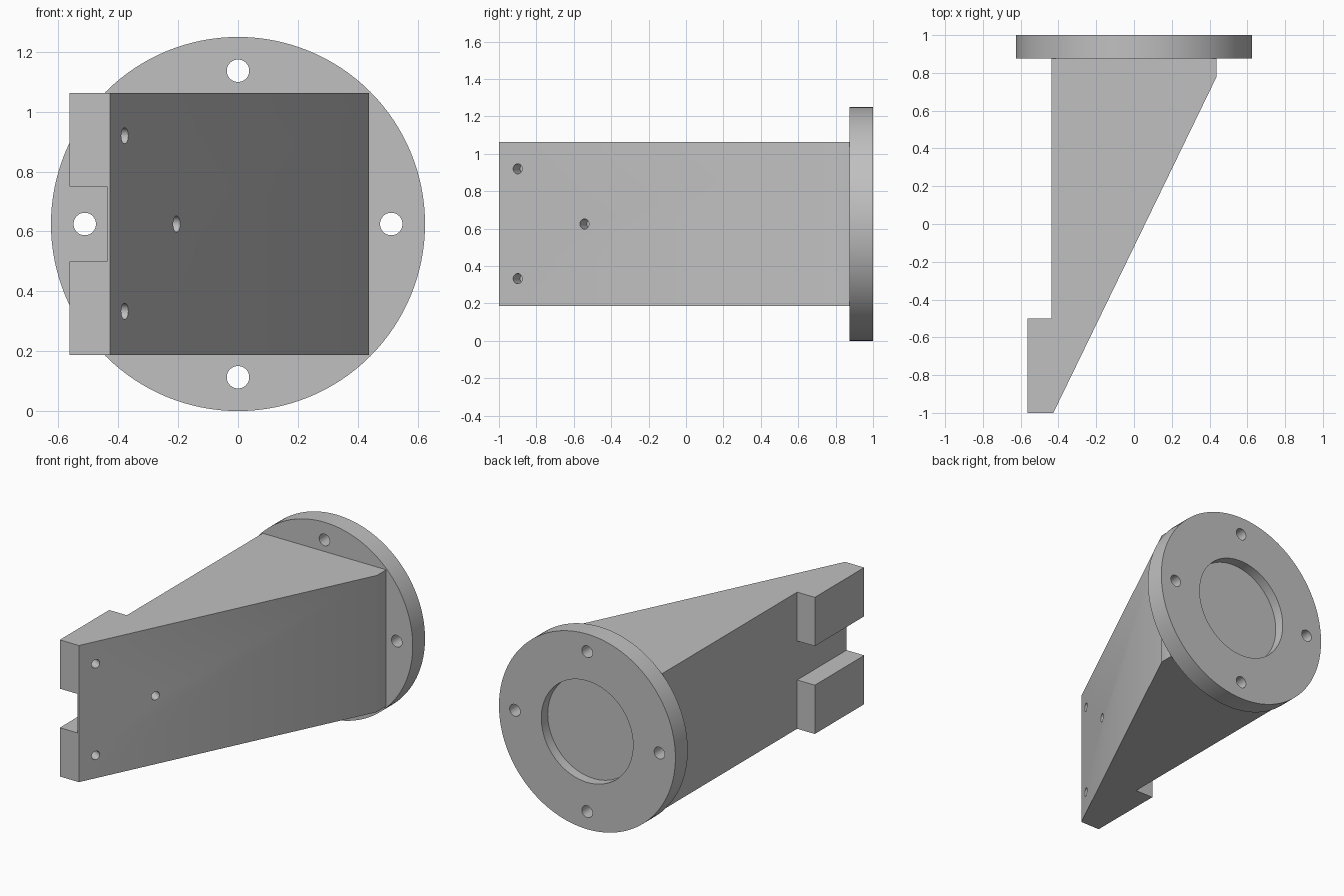
import bpy, bmesh
from math import cos, sin, pi
from mathutils import Vector

if "Cube" in bpy.data.objects:
    bpy.data.objects.remove(bpy.data.objects["Cube"], do_unlink=True)

grey = bpy.data.materials.new("plain grey")
grey.use_nodes = True
grey.diffuse_color = (0.53, 0.53, 0.53, 1)
grey.node_tree.nodes["Principled BSDF"].inputs["Base Color"].default_value = grey.diffuse_color

CENTER_Z = 0.625
HALF = 0.4375          # half width of the square body
FLANGE_FRONT = 0.875


def cylinder(name, start, end, radius, sides=48):
    """Capped cylinder running from start to end."""
    start, end = Vector(start), Vector(end)
    axis = end - start
    bpy.ops.mesh.primitive_cylinder_add(
        vertices=sides, radius=radius, depth=axis.length, location=(start + end) / 2,
        rotation=axis.to_track_quat('Z', 'Y').to_euler())
    obj = bpy.context.object
    obj.name = name
    obj.data.materials.append(grey)
    return obj


def prism(name, outline, z0, z1):
    """Upright prism over an outline in the ground plane."""
    bm = bmesh.new()
    face = bm.faces.new([bm.verts.new((x, y, z0)) for x, y in outline])
    top = bmesh.ops.extrude_face_region(bm, geom=[face])["geom"]
    verts = [v for v in top if isinstance(v, bmesh.types.BMVert)]
    bmesh.ops.translate(bm, verts=verts, vec=(0, 0, z1 - z0))
    bmesh.ops.recalc_face_normals(bm, faces=bm.faces)
    mesh = bpy.data.meshes.new(name)
    bm.to_mesh(mesh)
    bm.free()
    mesh.materials.append(grey)
    obj = bpy.data.objects.new(name, mesh)
    bpy.context.collection.objects.link(obj)
    return obj


def activate(obj):
    bpy.ops.object.select_all(action='DESELECT')
    obj.select_set(True)
    bpy.context.view_layer.objects.active = obj


def cut(target, cutters):
    """Subtract each cutter, then discard it."""
    for cutter in cutters:
        mod = target.modifiers.new("cut", 'BOOLEAN')
        mod.operation = 'DIFFERENCE'
        mod.solver = 'EXACT'
        mod.object = cutter
        activate(target)
        bpy.ops.object.modifier_apply(modifier=mod.name)
        bpy.data.objects.remove(cutter, do_unlink=True)


# Wedge body with the thicker lug at its narrow end
tip, shoulder = Vector((-0.427, -1, 0)), Vector((HALF, 0.78, 0))
body = prism("wedge_body", [
    (-0.5625, -1), tip.xy, shoulder.xy, (HALF, FLANGE_FRONT),
    (-HALF, FLANGE_FRONT), (-HALF, -0.5), (-0.5625, -0.5)],
    CENTER_Z - HALF, CENTER_Z + HALF)

# Slot that splits the lug in two
slot = prism("slot_cutter", [(-0.7, -1.2), (-HALF, -1.2), (-HALF, -0.4), (-0.7, -0.4)],
             0.5, 0.75)

# Blind holes square to the sloping face
slope = (shoulder - tip).normalized()
normal = Vector((slope.y, -slope.x, 0))
holes = []
for y, z in ((-0.9, 0.92), (-0.9, 0.333), (-0.543, CENTER_Z)):
    p = tip + slope * ((y + 1) / slope.y) + Vector((0, 0, z))
    holes.append(cylinder("hole_cutter", p + normal * 0.05, p - normal * 0.085, 0.027, 32))
cut(body, [slot] + holes)

# Round flange with four bolt holes and a shallow recess in the back
flange = cylinder("mounting_flange", (0, FLANGE_FRONT, CENTER_Z), (0, 1, CENTER_Z), 0.625, 128)
cutters = [cylinder("recess_cutter", (0, 0.935, CENTER_Z), (0, 1.1, CENTER_Z), 0.325, 96)]
for i in range(4):
    x, z = 0.512 * cos(i * pi / 2), CENTER_Z + 0.512 * sin(i * pi / 2)
    cutters.append(cylinder("bolt_cutter", (x, 0.8, z), (x, 1.1, z), 0.0375))
cut(flange, cutters)

for obj in (body, flange):
    activate(obj)
    bpy.ops.object.shade_smooth_by_angle(angle=pi / 6)
